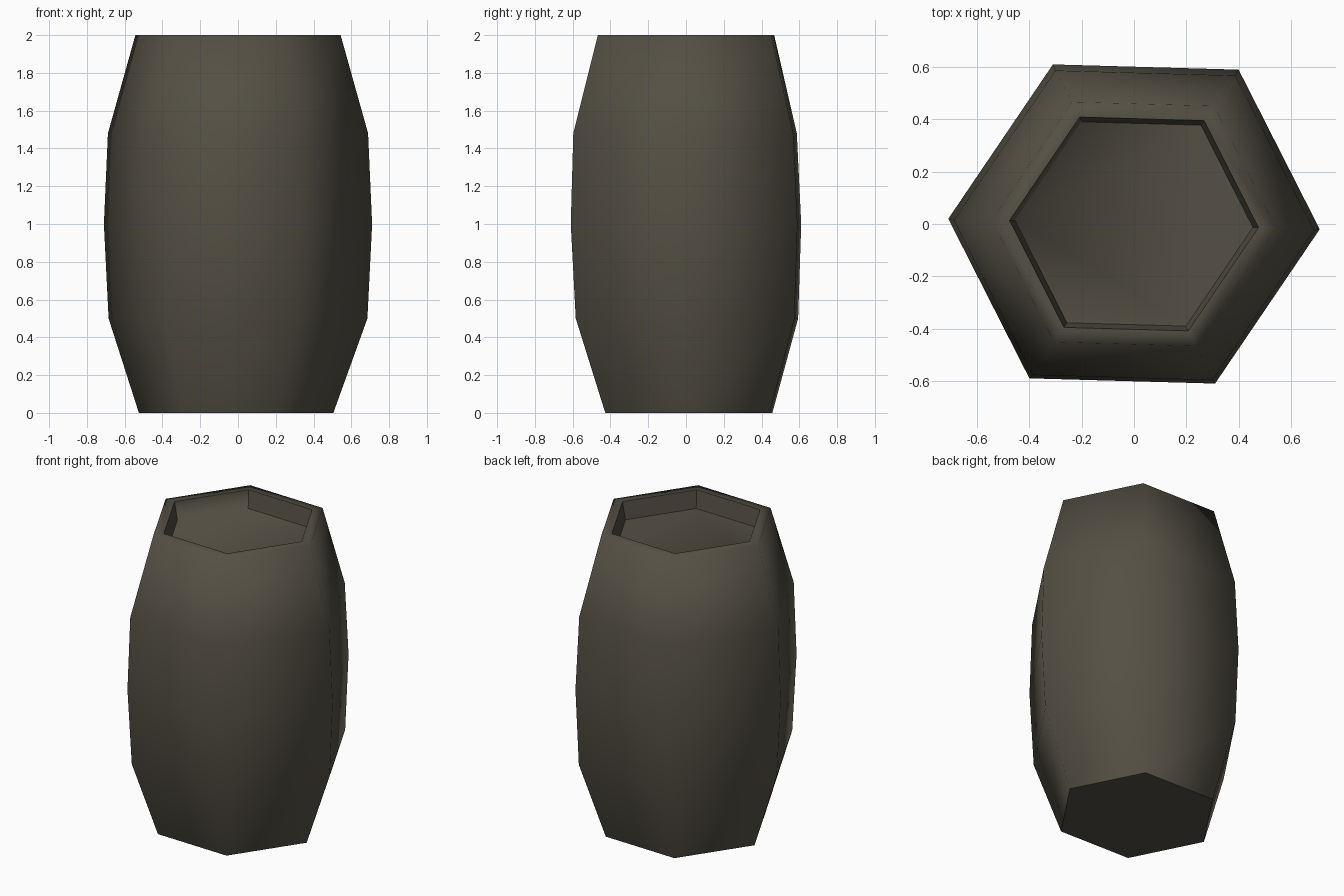
import bpy
import bmesh

# Remove the default cube
cube = bpy.data.objects.get("Cube")
if cube:
    bpy.data.objects.remove(cube, do_unlink=True)

# Single dark earthy material
mat = bpy.data.materials.new("dark brown grey")
mat.use_nodes = True
colour = (0.09, 0.08, 0.058, 1.0)
mat.diffuse_color = colour
mat.node_tree.nodes["Principled BSDF"].inputs["Base Color"].default_value = colour

# Slightly uneven hexagon at the widest point of the barrel
HEXAGON = [(0.71, -0.02), (0.40, 0.59), (-0.31, 0.61),
           (-0.71, 0.02), (-0.40, -0.59), (0.31, -0.61)]

# Rings from the base up the outside, over the rim and down to the sunken floor:
# height, scale, x shift, y shift
RINGS = [(0.0, 0.725, -0.01, 0.015), (0.5, 0.965, 0.0, 0.005), (1.0, 1.0, 0.0, 0.0),
         (1.48, 0.97, 0.0, -0.005), (2.0, 0.765, 0.0, 0.0),
         (2.0, 0.67, 0.0, 0.0), (1.885, 0.64, 0.0, 0.0)]
BASE, LIP, FLOOR = 0, 5, 6

bm = bmesh.new()
loops = [[bm.verts.new((x * s + dx, y * s + dy, z)) for x, y in HEXAGON]
         for z, s, dx, dy in RINGS]
for low, high in zip(loops, loops[1:]):
    for i in range(6):
        j = (i + 1) % 6
        bm.faces.new((low[i], low[j], high[j], high[i]))
bm.faces.new(reversed(loops[BASE]))
bm.faces.new(loops[FLOOR])
bmesh.ops.recalc_face_normals(bm, faces=bm.faces)

# Smooth shading, creased at the base, the lip and the recess;
# one recess wall blends softly into the floor
for face in bm.faces:
    face.smooth = True
for ring in (BASE, LIP, FLOOR):
    for i in range(6):
        if ring == FLOOR and i == 2:
            continue
        edge = bm.edges.get((loops[ring][i], loops[ring][(i + 1) % 6]))
        edge.smooth = False
for i in range(6):
    bm.edges.get((loops[LIP][i], loops[FLOOR][i])).smooth = False

mesh = bpy.data.meshes.new("barrel_body")
bm.to_mesh(mesh)
bm.free()
mesh.materials.append(mat)
barrel = bpy.data.objects.new("barrel_body", mesh)
bpy.context.collection.objects.link(barrel)
